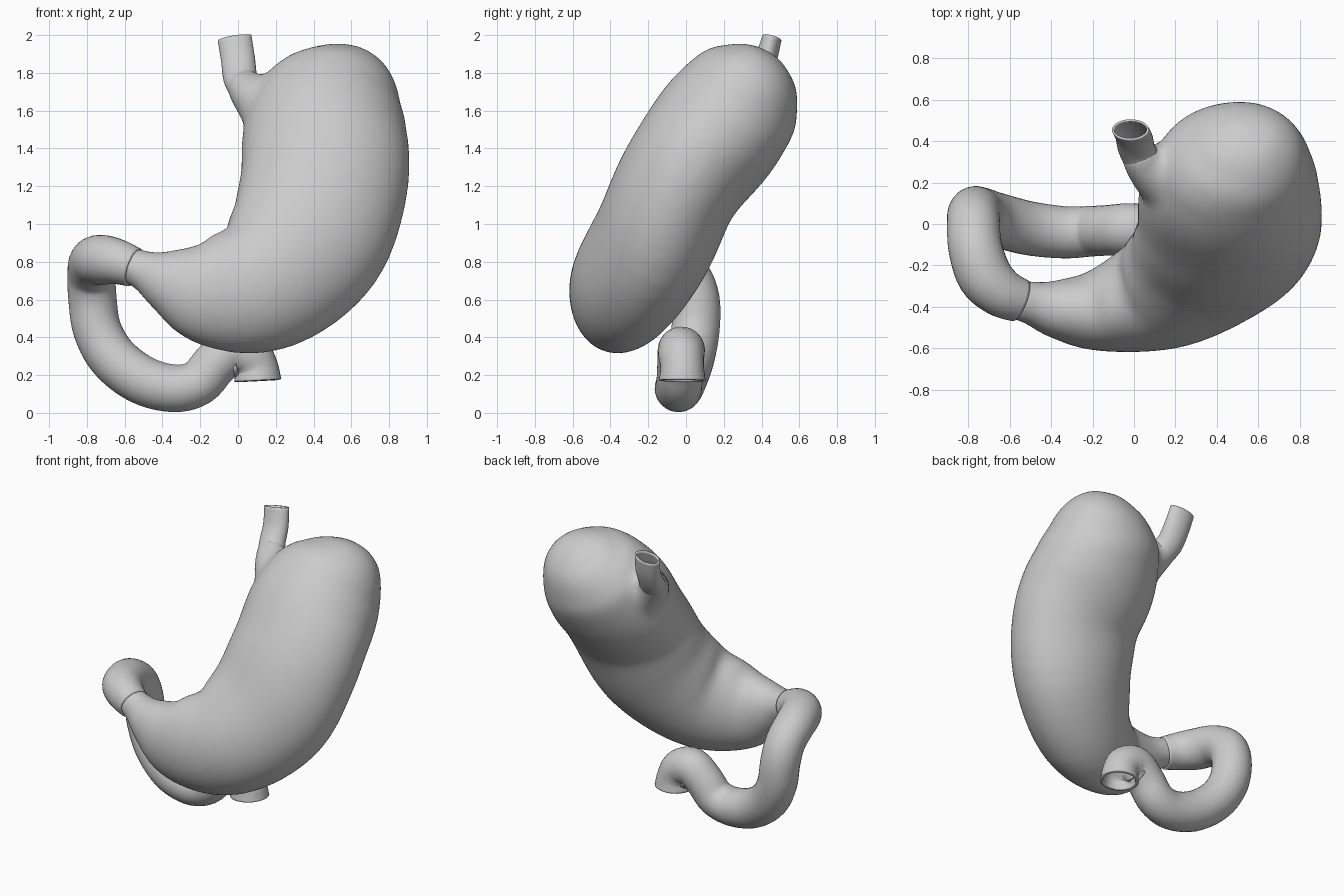
import bpy, bmesh, math
from mathutils import Vector

if "Cube" in bpy.data.objects:
    bpy.data.objects.remove(bpy.data.objects["Cube"])

def smooth_path(stations, steps):
    """Catmull-Rom interpolation of (x, y, z, width, depth) rows."""
    pts = [stations[0]] + stations + [stations[-1]]
    rows = []
    for i in range(1, len(pts) - 2):
        for s in range(steps):
            t = s / steps
            rows.append([0.5 * (2*b + (c - a)*t + (2*a - 5*b + 4*c - d)*t*t + (3*b - a - 3*c + d)*t**3)
                         for a, b, c, d in zip(*pts[i-1:i+3])])
    rows.append(list(stations[-1]))
    return rows

def shade(ob):
    bpy.ops.object.select_all(action='DESELECT')
    ob.select_set(True)
    bpy.context.view_layer.objects.active = ob
    bpy.ops.object.shade_smooth_by_angle(angle=math.radians(50))

def loft(name, stations, steps=5, sides=40, wall=0.0):
    """Sweep ellipses along a path: open tube if it has a wall, else a closed solid."""
    rows = smooth_path(stations, steps)
    centres = [Vector(r[:3]) for r in rows]
    bm = bmesh.new()
    rings = []
    ref = Vector((0, 1, 0))
    for i, r in enumerate(rows):
        t = (centres[min(i+1, len(rows)-1)] - centres[max(i-1, 0)]).normalized()
        v = (ref - t * ref.dot(t)).normalized()
        if wall:
            ref = v
        u = v.cross(t)
        w, d = max(r[3], 0.004), max(r[4], 0.004)
        rings.append([bm.verts.new(centres[i] + u*w*math.cos(a) + v*d*math.sin(a))
                      for a in (2*math.pi*k/sides for k in range(sides))])
    for p, q in zip(rings, rings[1:]):
        for k in range(sides):
            n = (k + 1) % sides
            bm.faces.new((p[k], p[n], q[n], q[k]))
    if not wall:
        bm.faces.new(rings[0])
        bm.faces.new(rings[-1])
    bmesh.ops.recalc_face_normals(bm, faces=bm.faces)
    mesh = bpy.data.meshes.new(name)
    bm.to_mesh(mesh)
    bm.free()
    ob = bpy.data.objects.new(name, mesh)
    bpy.context.collection.objects.link(ob)
    if wall:
        m = ob.modifiers.new("wall", 'SOLIDIFY')
        m.thickness, m.offset = wall, -1
    shade(ob)
    return ob

# Stomach: fundus, body, antrum, pylorus
stomach = loft("stomach", [
    (0.535, 0.46, 1.905, 0, 0),
    (0.535, 0.45, 1.89, 0.10, 0.09),
    (0.535, 0.425, 1.855, 0.205, 0.18),
    (0.53, 0.38, 1.79, 0.29, 0.26),
    (0.515, 0.325, 1.715, 0.35, 0.315),
    (0.49, 0.26, 1.62, 0.40, 0.345),
    (0.463, 0.14, 1.46, 0.44, 0.36),
    (0.455, -0.04, 1.21, 0.445, 0.335),
    (0.36, -0.175, 0.91, 0.43, 0.325),
    (0.13, -0.325, 0.685, 0.37, 0.29),
    (-0.16, -0.415, 0.645, 0.295, 0.205),
    (-0.37, -0.41, 0.70, 0.18, 0.145),
    (-0.50, -0.38, 0.755, 0.108, 0.105),
    (-0.58, -0.36, 0.785, 0.105, 0.105)])

# Cardia: flare at the foot of the oesophagus, fused into the stomach
cardia = loft("cardia", [
    (0.012, 0.355, 1.77, 0.09, 0.07),
    (0.045, 0.30, 1.715, 0.105, 0.10),
    (0.12, 0.25, 1.65, 0.15, 0.15),
    (0.25, 0.20, 1.56, 0.25, 0.21)])
cardia.select_set(True)
stomach.select_set(True)
bpy.context.view_layer.objects.active = stomach
bpy.ops.object.join()
fuse = stomach.modifiers.new("fuse", 'REMESH')
fuse.mode, fuse.voxel_size, fuse.use_smooth_shade = 'VOXEL', 0.02, True
soften = stomach.modifiers.new("soften", 'SMOOTH')
soften.factor, soften.iterations = 0.5, 24

# Duodenum: C-shaped loop ending in an open cut
loft("duodenum", [(*p, r, r) for p, r in [
    ((-0.55, -0.37, 0.77), 0.105),
    ((-0.64, -0.33, 0.80), 0.12),
    ((-0.72, -0.25, 0.81), 0.132),
    ((-0.765, -0.12, 0.795), 0.13),
    ((-0.775, 0.00, 0.72), 0.128),
    ((-0.77, 0.05, 0.60), 0.128),
    ((-0.745, 0.05, 0.44), 0.128),
    ((-0.66, 0.02, 0.29), 0.13),
    ((-0.51, -0.02, 0.175), 0.13),
    ((-0.34, -0.04, 0.13), 0.126),
    ((-0.21, -0.035, 0.16), 0.122),
    ((-0.12, -0.03, 0.26), 0.122),
    ((-0.03, -0.025, 0.33), 0.125),
    ((0.055, -0.025, 0.305), 0.122),
    ((0.097, -0.02, 0.24), 0.115),
    ((0.105, -0.02, 0.172), 0.125)]], wall=0.02, sides=32)

# Oesophagus: open upper tube
loft("oesophagus", [
    (-0.018, 0.455, 1.985, 0.09, 0.052),
    (0.0, 0.42, 1.87, 0.09, 0.06),
    (0.012, 0.365, 1.775, 0.09, 0.07),
    (0.04, 0.31, 1.72, 0.09, 0.08)], wall=0.01, sides=32)
